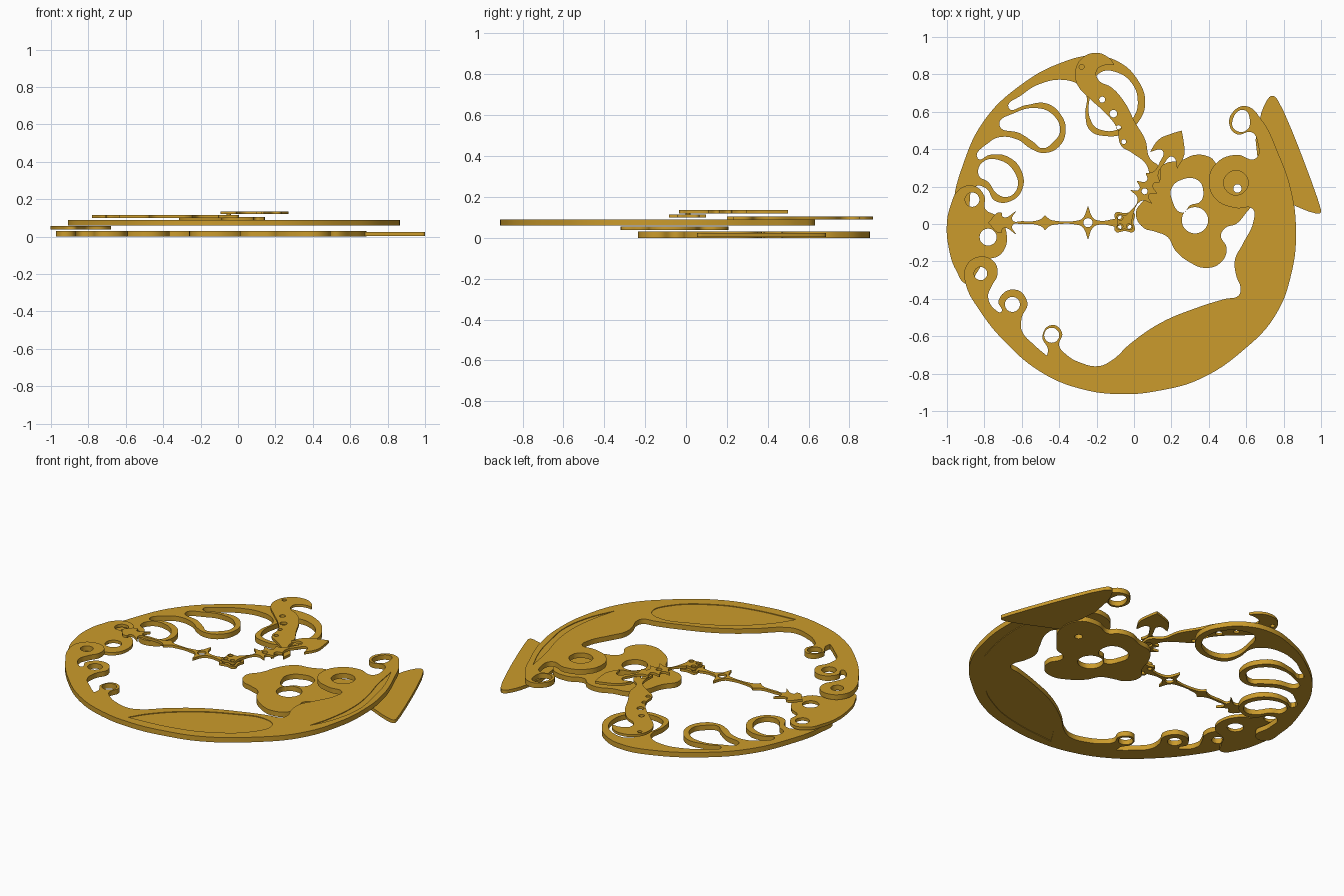
import bpy, math

gold = bpy.data.materials.new("gold")
gold.diffuse_color = (0.60, 0.33, 0.025, 1)


def circle(x, y, r):
    return [(x + r * math.cos(k * math.pi / 4), y + r * math.sin(k * math.pi / 4)) for k in range(8)]


def plate(name, z0, z1, *loops):
    """Extruded flat plate; first loop is the outline, the rest are holes.
    Coordinates in hundredths; a third value marks a sharp corner."""
    cu = bpy.data.curves.new(name, 'CURVE')
    cu.dimensions = '2D'
    cu.fill_mode = 'BOTH'
    cu.resolution_u = 6
    cu.extrude = (z1 - z0) / 2
    for pts in loops:
        s = cu.splines.new('BEZIER')
        s.bezier_points.add(len(pts) - 1)
        s.use_cyclic_u = True
        for bp, p in zip(s.bezier_points, pts):
            bp.co = (p[0] / 100, p[1] / 100, 0)
            t = 'VECTOR' if len(p) > 2 else 'AUTO'
            bp.handle_left_type = bp.handle_right_type = t
    ob = bpy.data.objects.new(name, cu)
    bpy.context.collection.objects.link(ob)
    ob.location.z = (z0 + z1) / 2
    bpy.ops.object.select_all(action='DESELECT')
    ob.select_set(True)
    bpy.context.view_layer.objects.active = ob
    bpy.ops.object.convert(target='MESH')
    ob = bpy.context.object
    ob.name = name
    ob.data.materials.clear()
    ob.data.materials.append(gold)
    bpy.ops.object.shade_smooth_by_angle(angle=math.radians(35))
    return ob


def hand(name, half, origin, angle, z0, z1, holes=()):
    """Clock hand mirrored about its own axis."""
    full = half + [(p[0], -p[1]) + tuple(p[2:]) for p in reversed(half) if p[1] > 0]
    c, s = math.cos(angle), math.sin(angle)

    def place(p):
        return (origin[0] + c * p[0] - s * p[1], origin[1] + s * p[0] + c * p[1]) + tuple(p[2:])
    plate(name, z0, z1, *[[place(p) for p in loop] for loop in [full, *holes]])


# Main crescent frame with curled hooks
crescent = [
    (60, 63), (68, 56), (77, 38), (84, 18), (86.6, -3), (84.5, -25), (75.5, -49), (59, -67),
    (35, -83), (14, -89), (-6, -91), (-29, -88), (-50, -79), (-69, -63), (-82, -47), (-90, -32),
    (-90, -23), (-83, -17.5), (-75, -20), (-73, -27), (-76, -33), (-78, -39), (-74, -46),
    (-71, -47), (-72.5, -41), (-64, -35), (-57, -42), (-60, -50), (-60, -57), (-53, -65),
    (-46.5, -70.5, 1), (-46, -67), (-49, -60), (-44, -54), (-38.5, -58), (-40, -65), (-36, -70),
    (-29, -74), (-19, -76), (-12, -73), (-2, -64), (14, -53), (33, -45), (49, -40), (55.6, -38.5),
    (57, -35), (54.5, -27), (54, -19), (58, -11), (64, 2), (63.5, 8), (54.5, 8.5), (44, 13),
    (40, 23), (44.5, 33), (55, 37), (65, 35), (66, 44), (63, 49), (55, 48), (51, 53), (53, 60)]
low_panel = [(-13, -86, 1), (-6, -75.5), (8.5, -62), (30, -50), (51, -45), (57.5, -50),
             (54, -61), (35, -76), (14, -83)]
side_panel = [(71, 44, 1), (78, 27), (82, 10), (84, -4), (81, -23), (74, -39, 1), (78, -24),
              (80, -4), (78, 12), (74, 27)]
plate("crescent_frame", 0.06, 0.09, crescent, circle(54.5, 22, 6.5),
      [(54.5, 50), (52.5, 54.5), (58.5, 61), (62, 54.5), (60, 50)],
      circle(-82, -26.5, 3.5), circle(-65, -43, 4), circle(-44, -59.5, 4), low_panel, side_panel)
plate("crescent_low_panel", 0.064, 0.086, low_panel)
plate("crescent_side_panel", 0.064, 0.086, side_panel)

# Upper left arc with three open loops
arc = [
    (-21, 90), (-7, 86), (2, 77), (6, 66), (3, 55.5), (-5, 48.5), (-15, 47), (-23.5, 50),
    (-26, 58), (-25.5, 69), (-29, 74), (-37, 77), (-50, 75), (-60, 69), (-67, 62),
    (-58, 63.5), (-47, 64.5), (-39.5, 59), (-36.5, 50), (-40.5, 41), (-48.5, 38), (-55.5, 40.5),
    (-62, 45), (-71.5, 46.5), (-77, 44), (-83.5, 35), (-77, 37), (-67.5, 36), (-60, 28),
    (-60, 18), (-66.5, 12), (-74.5, 12.5), (-79, 19), (-85, 20), (-88, 10), (-88, -2),
    (-95, -3), (-96.5, 10), (-91.5, 31.5), (-80, 55.5), (-61, 74), (-39.5, 86)]
plate("loop_arc", 0.0, 0.03, arc,
      [(-22.5, 72), (-22.5, 54), (-16.5, 50), (-7.5, 51), (0, 57.5), (2, 66), (-1, 75),
       (-9, 81), (-18, 81)],
      [(-72, 53), (-63.5, 59.5), (-53, 62), (-44, 59), (-39.5, 50), (-43, 44), (-49, 40.5),
       (-54, 44), (-61, 48.5)],
      [(-83, 26), (-81, 33), (-71.5, 34), (-63.5, 27), (-62.5, 19), (-67.5, 14.5), (-73, 16),
       (-78, 22.5)])

# Left scalloped plate with two holes
plate("scalloped_plate", 0.038, 0.056,
      [(-86, 20.5), (-80, 15), (-79.5, 8), (-73, 4), (-68, -6), (-71, -16), (-80, -20),
       (-84, -26), (-89, -32), (-95, -25), (-99, -13), (-100, 1), (-98, 10), (-94, 18)],
      circle(-86.5, 13, 3.8), circle(-78, -7, 4.5))

# Pierced back plate and the wedge behind the crescent
plate("pierced_plate", 0.0, 0.03,
      [(1, 6), (5, -2), (11, -4), (18, -7), (22, -14), (29, -20), (39, -23.5), (47, -20),
       (49.5, -13), (46.5, -6), (49, -2), (54.5, 0), (60, 6), (68, 18), (66, 32), (55, 35),
       (45, 32), (41, 35.5), (33, 37), (25, 34), (16, 32), (10, 25), (6, 14)],
      [(20, 14), (20, 19), (25, 23.5), (34, 23.5), (37, 18), (35.5, 12), (30, 10), (26, 6)],
      circle(32.6, 2, 7), circle(55.3, 19, 2.2))
plate("wedge", 0.004, 0.024,
      [(71, 66), (74, 68.5), (77, 66), (99.7, 8.5), (99.7, 6), (97, 5.7), (68, 18, 1), (65, 45, 1)])

# Curved creature-shaped bracket
plate("curved_bracket", 0.09, 0.105,
      [(-20, 91.5), (-13, 88.5), (-10.5, 85, 1), (-15.5, 85), (-20, 82), (-19, 77), (-12, 73),
       (-5, 65), (0.5, 54.5), (6, 45), (8.5, 35), (14, 30), (14, 23, 1), (10, 27),
       (8, 20, 1), (7, 31), (-1, 38), (-7, 42), (-9, 51), (-14, 58), (-22.5, 66),
       (-30, 74), (-31.5, 81), (-28, 88.5)],
      circle(-28, 84, 1.3), circle(-17, 66.5, 1.6), circle(-11, 59, 2), circle(-8.2, 51.5, 1.3),
      circle(-5.5, 44, 1.3))

# Long hand
hand("long_hand",
     [(2, 1), (13, 1), (16.5, 2.2), (19.6, 9, 1), (22.7, 2.2), (26, 1), (37, 1), (40, 1.8),
      (42.5, 4, 1), (45, 1.8), (55, 0.8), (60, 1.4), (58, 6.3, 1), (65, 3), (66, 5.5), (73, 0, 1)],
     (-5, 0.7), math.pi, 0.10, 0.115, [circle(19.6, 0, 2.4)])

# Short hand with a barbed head
hand("short_hand",
     [(2, 1), (15, 1), (17, 7, 1), (20, 3), (23, 6.5, 1), (26, 2), (29, 4.5, 1), (32, 1.5),
      (38, 1.2), (44, 3), (40, 8.5, 1), (48, 8), (54, 4), (58.5, 0, 1)],
     (-5, 0), math.radians(58.6), 0.12, 0.135, [circle(20.5, 0, 1.6)])

# Lobed hubs, pierced by four holes, and a pin joining the hands
for name, r, z0, z1 in (("long_hand_hub", 7, 0.10, 0.115), ("short_hand_hub", 5.5, 0.12, 0.135)):
    rim = [(-5 + r * (1 if k % 2 else 0.68) * math.cos(k * math.pi / 4),
            1 + r * (1 if k % 2 else 0.68) * math.sin(k * math.pi / 4)) for k in range(8)]
    holes = [circle(-5 + 0.58 * r * math.cos(a), 1 + 0.58 * r * math.sin(a), 1.3)
             for a in [math.pi / 4 + k * math.pi / 2 for k in range(4)]]
    plate(name, z0, z1, rim, *holes)
plate("hub_pin", 0.10, 0.133, circle(-5, 1, 1.2))
